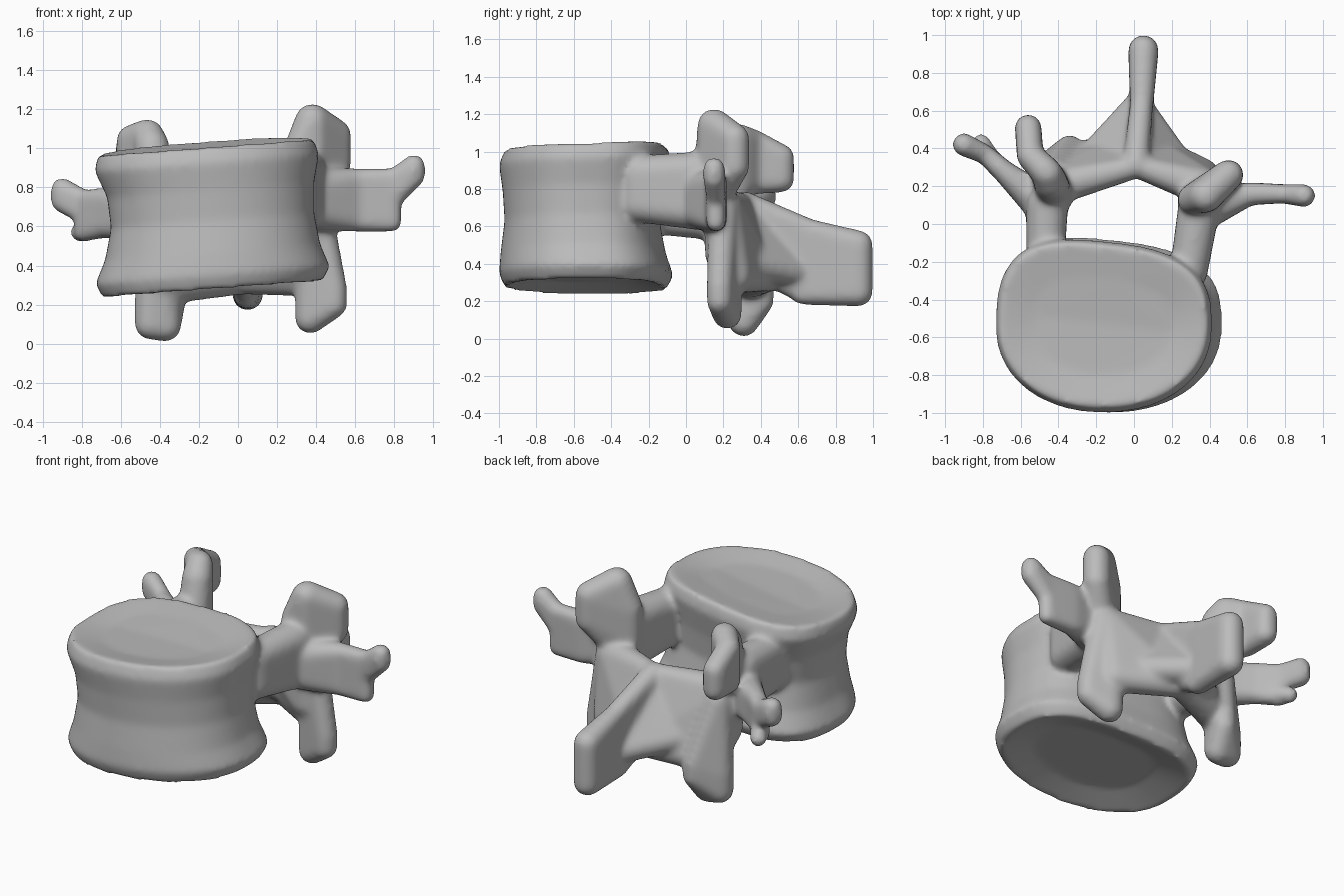
import bpy
import bmesh
import math
from mathutils import Vector

default_cube = bpy.data.objects.get("Cube")
if default_cube:
    bpy.data.objects.remove(default_cube, do_unlink=True)


def ball_directions():
    """Unit directions spread evenly over a ball."""
    ball = bmesh.new()
    bmesh.ops.create_icosphere(ball, subdivisions=3, radius=1)
    directions = [vert.co.copy() for vert in ball.verts]
    ball.free()
    return directions


def add_hull(bm, pillars, directions):
    """Convex hull around upright rounded pillars: x, y, low, high, radius in hundredths."""
    points = []
    for x, y, low, high, radius in pillars:
        for height in sorted({low, high}):
            centre = Vector((x, y, height))
            points += [(centre + direction * radius) / 100 for direction in directions]
    bmesh.ops.convex_hull(bm, input=[bm.verts.new(point) for point in points])


def signed_power(value, exponent):
    return math.copysign(abs(value) ** exponent, value)


def add_body(bm, sections, sides=64):
    """Loft the drum-shaped body: height, centre x, half width, front y, back y."""
    rings = []
    for height, centre, half_width, front, back in sections:
        middle, half_depth = (front + back) / 2, (back - front) / 2
        ring = []
        for step in range(sides):
            angle = math.tau * step / sides
            c, s = math.cos(angle), math.sin(angle)
            exponent = 0.7 if s > 0 else 0.94
            x = centre + half_width * signed_power(c, exponent)
            y = middle + half_depth * signed_power(s, exponent)
            y -= 0.1 * (x - centre) * max(s, 0)
            lift = 0.03 * max(s, 0) if height > 0.9 else 0
            ring.append(bm.verts.new((x, y, height + 0.075 * x + lift)))
        rings.append(ring)
    for lower, upper in zip(rings, rings[1:]):
        for i in range(sides):
            j = (i + 1) % sides
            bm.faces.new((lower[i], lower[j], upper[j], upper[i]))
    bm.faces.new(rings[0][::-1])
    bm.faces.new(rings[-1])


# Waisted body with dished end plates
body_sections = [
    (0.34, -0.13, 0.36, -0.80, -0.28),
    (0.285, -0.13, 0.56, -0.97, -0.12),
    (0.36, -0.13, 0.60, -1.00, -0.08),
    (0.48, -0.13, 0.55, -0.99, -0.12),
    (0.64, -0.13, 0.52, -0.97, -0.15),
    (0.80, -0.14, 0.53, -0.98, -0.13),
    (0.94, -0.16, 0.575, -1.00, -0.09),
    (1.02, -0.165, 0.55, -0.97, -0.11),
    (0.99, -0.165, 0.36, -0.80, -0.28),
]

# Left side of the arch
left_parts = {
    "pedicle": [(29, -25, 72, 88, 10), (34, 6, 69, 89, 11)],
    "superior articular process": [
        (38, 15, 75, 114, 9), (50, 26, 92, 107, 8), (31, 13, 80, 99, 8)],
    "transverse root": [(41, 9, 68, 80, 10), (61, 16, 63, 84, 6)],
    "transverse blade": [(61, 16, 63, 84, 6), (79, 16, 62, 85, 5)],
    "transverse tip": [(79, 16, 74, 84, 5), (90, 15, 86, 91, 6)],
    "inferior articular process": [
        (40, 20, 55, 70, 8), (49, 18, 20, 28, 7), (37, 22, 13, 30, 8)],
    "lamina": [(36, 20, 45, 70, 10), (36, 26, 33, 35, 9),
               (3, 30, 60, 72, 6), (5, 42, 33, 33, 8)],
}

# Right side of the arch, which is lower and swept further back
right_parts = {
    "pedicle": [(-47, -22, 66, 82, 10), (-46, 10, 64, 82, 11)],
    "superior articular root": [
        (-44, 22, 75, 101, 9), (-46, 27, 80, 107, 8), (-42, 15, 70, 75, 10)],
    "superior articular bend": [(-47, 28, 82, 107, 8), (-55, 36, 84, 105, 7)],
    "superior articular wing": [(-55, 36, 84, 105, 7), (-56, 51, 85, 97, 7)],
    "transverse root": [(-50, 12, 62, 70, 10), (-68, 27, 60, 74, 6)],
    "transverse blade": [(-68, 27, 60, 74, 6), (-79, 37, 57, 74, 5)],
    "transverse tip": [(-79, 37, 66, 74, 5), (-90, 42, 73, 79, 6)],
    "transverse spur": [(-74, 32, 60, 62, 5), (-81, 43, 57, 57, 5)],
    "inferior articular process": [
        (-42, 27, 55, 65, 8), (-45, 30, 10, 22, 8),
        (-37, 31, 9, 30, 8), (-34, 40, 20, 28, 7)],
    "lamina": [(-42, 20, 45, 68, 10), (-38, 31, 30, 30, 10),
               (0, 30, 60, 72, 6), (2, 44, 33, 33, 8)],
}

# Spinous process in the middle of the back
middle_parts = {
    "spine web": [(2, 62, 35, 35, 8), (22, 34, 40, 40, 8),
                  (-22, 36, 40, 40, 8), (2, 35, 66, 66, 7)],
    "spine root": [(1, 31, 42, 72, 7), (4, 64, 24, 59, 6)],
    "spine blade": [(4, 62, 24, 59, 6), (5, 92, 25, 50, 8)],
}

bm = bmesh.new()
add_body(bm, body_sections)
directions = ball_directions()
for group in (left_parts, right_parts, middle_parts):
    for pillars in group.values():
        add_hull(bm, pillars, directions)

# Drop the points left inside the hulls
loose = [vert for vert in bm.verts if not vert.link_faces]
bmesh.ops.delete(bm, geom=loose, context="VERTS")
bmesh.ops.recalc_face_normals(bm, faces=bm.faces[:])
mesh = bpy.data.meshes.new("vertebra")
bm.to_mesh(mesh)
bm.free()
mesh.shade_smooth()

vertebra = bpy.data.objects.new("vertebra", mesh)
bpy.context.collection.objects.link(vertebra)

# Fuse all parts into one skin and soften the joins
remesh = vertebra.modifiers.new("fuse", "REMESH")
remesh.mode = "VOXEL"
remesh.voxel_size = 0.015
remesh.use_smooth_shade = True
soften = vertebra.modifiers.new("soften", "SMOOTH")
soften.factor = 0.5
soften.iterations = 16

# Plain grey bone
bone = bpy.data.materials.new("bone grey")
bone.use_nodes = True
shade = (0.5, 0.5, 0.5, 1)
bone.diffuse_color = shade
shader = bone.node_tree.nodes["Principled BSDF"]
shader.inputs["Base Color"].default_value = shade
shader.inputs["Roughness"].default_value = 0.6
mesh.materials.append(bone)
